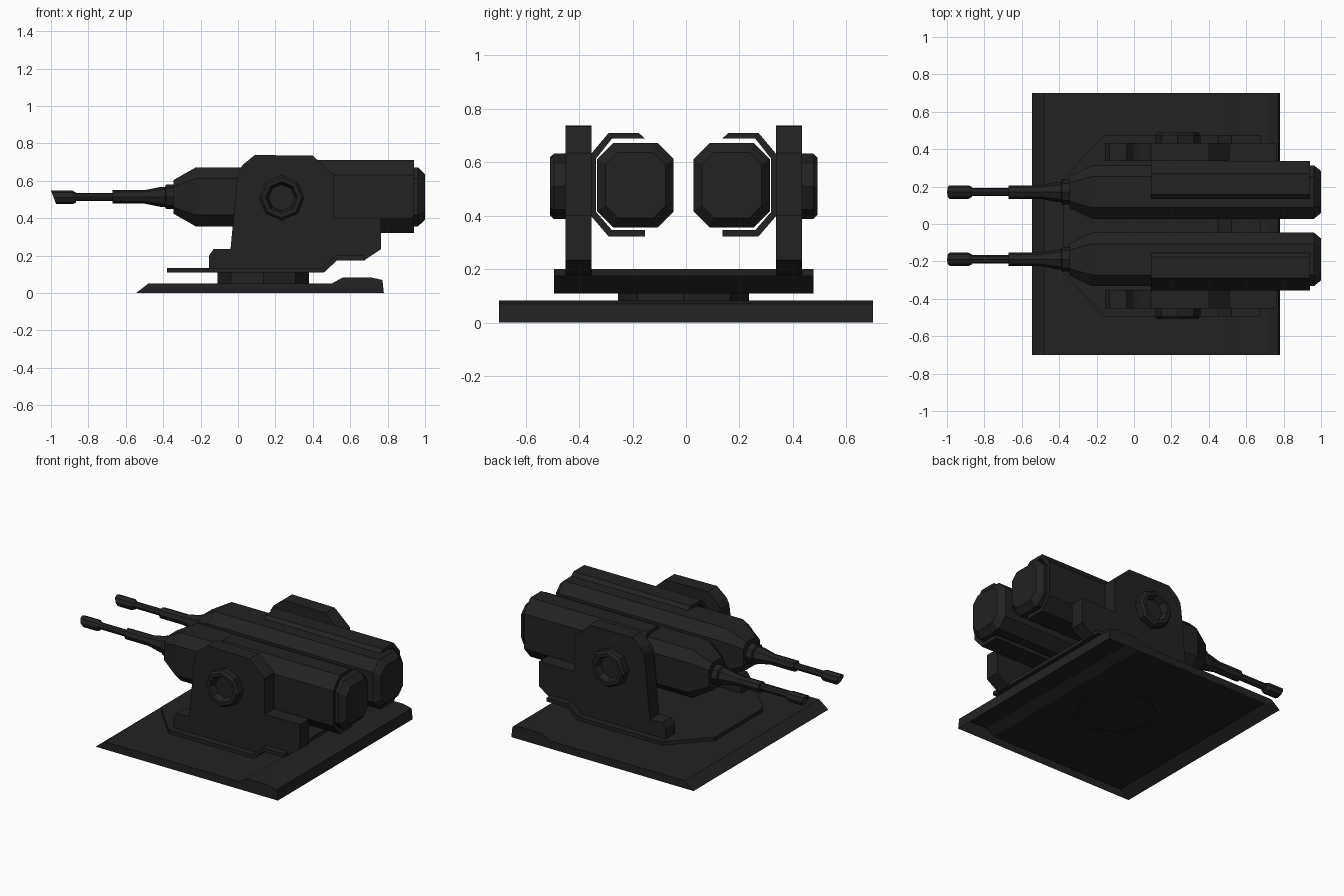
import bpy, bmesh
from math import sin, cos, pi

if "Cube" in bpy.data.objects:
    bpy.data.objects.remove(bpy.data.objects["Cube"])

C = -0.009          # centre line of the turret in y
GZ = 0.514          # gun axis height
GY = 0.18           # gun distance from the centre line

mat = bpy.data.materials.new("dark_metal")
mat.diffuse_color = (0.016, 0.016, 0.016, 1)
mat.use_nodes = True
mat.node_tree.nodes["Principled BSDF"].inputs["Base Color"].default_value = mat.diffuse_color


def finish(name, bm):
    bmesh.ops.recalc_face_normals(bm, faces=bm.faces)
    me = bpy.data.meshes.new(name)
    bm.to_mesh(me)
    bm.free()
    me.materials.append(mat)
    ob = bpy.data.objects.new(name, me)
    bpy.context.collection.objects.link(ob)
    return ob


def loft(name, rings, start=True, end=True):
    """Join a list of equal-sized point rings with quads and cap the ends."""
    bm = bmesh.new()
    vs = [[bm.verts.new(p) for p in r] for r in rings]
    n = len(vs[0])
    for a, b in zip(vs, vs[1:]):
        for i in range(n):
            j = (i + 1) % n
            bm.faces.new((a[i], a[j], b[j], b[i]))
    if start:
        bm.faces.new(vs[0])
    if end:
        bm.faces.new(vs[-1])
    return finish(name, bm)


def side_prism(name, pts, y0, y1):
    """Extrude an x-z profile along y."""
    return loft(name, [[(x, y, z) for x, z in pts] for y in (y0, y1)])


def octagon(r):
    return [(r * cos(i * pi / 4), r * sin(i * pi / 4)) for i in range(8)]


def chamfered(w, h, c):
    return [(w, h - c), (w - c, h), (c - w, h), (-w, h - c),
            (-w, c - h), (c - w, -h), (w - c, -h), (w, c - h)]


# base plate, an open-bottomed shell
base = side_prism("base_plate", [(-.545, 0), (-.48, .05), (.5, .05), (.56, .083),
                                 (.71, .083), (.772, .07), (.78, 0)], -.7, .7)
bm = bmesh.new()
bm.from_mesh(base.data)
bottom = [f for f in bm.faces if all(v.co.z < .001 for v in f.verts)]
bmesh.ops.delete(bm, geom=bottom, context='FACES')
bm.to_mesh(base.data)
bm.free()

# turntable
loft("turntable", [[(.135 + a, C + b, z) for a, b in octagon(.245)] for z in (.045, .115)])

# stepped platform with clipped front corners: (x, half width, bottom z)
rows = [(-.38, .25, .11), (-.16, .485, .11), (.46, .485, .11), (.53, .485, .175), (.68, .485, .175)]
loft("platform", [[(x, C - w, z), (x, C + w, z),
                   (x - (.01 if i == 2 else .008 if i == 3 else 0), C + w, z + .025),
                   (x - (.01 if i == 2 else .008 if i == 3 else 0), C - w, z + .025)]
                  for i, (x, w, z) in enumerate(rows)])

arm = [(-.155, .125), (-.155, .2), (-.13, .235), (-.04, .235), (-.005, .6), (.003, .65),
       (.024, .684), (.09, .738), (.4, .734), (.51, .635), (.51, .4), (.765, .4),
       (.765, .235), (.68, .178), (.525, .178), (.46, .125)]
shell = [(.145, .175), (.168, .196), (.28, .196), (.347, .116), (.347, -.114), (.28, -.192),
         (.145, -.192), (.145, -.168), (.268, -.168), (.327, -.1), (.327, .1), (.268, .174)]

for s, side in ((-1, "front"), (1, "back")):
    Y = lambda y: C + s * y

    # support arm
    side_prism("support_arm_" + side, arm, Y(.345), Y(.442))

    # pivot ring with recessed centre
    loft("pivot_" + side, [[(.233 + a, Y(y), .51 + b) for a, b in octagon(r)]
                           for r, y in ((.122, .43), (.122, .485), (.108, .5),
                                        (.085, .5), (.07, .46))])

    # outer armour shell
    loft("gun_shell_" + side, [[(x, Y(y), GZ + z) for y, z in shell] for x in (.09, .942)])

    # gun body: (x, half width, half height, chamfer)
    body = [(-.345, .085, .09, .035), (-.225, .143, .158, .06),
            (.962, .143, .158, .06), (1.0, .112, .122, .045)]
    loft("gun_body_" + side, [[(x, Y(GY + a), GZ + b) for a, b in chamfered(w, h, c)]
                              for x, w, h, c in body])

    # barrel: (x, radius)
    barrel = [(-.33, .066), (-.385, .066), (-.39, .054), (-.41, .054), (-.5, .036),
              (-.67, .036), (-.67, .022), (-.9, .022)]
    loft("barrel_" + side, [[(x, Y(GY) + a, GZ + b) for a, b in octagon(r)] for x, r in barrel])

    # muzzle with slanted mouth: (x, radius, slant)
    muzzle = [(-.865, .026, 0), (-.885, .036, 0), (-.986, .036, -.38), (-.986, .024, -.38), (-.95, .02, 0)]
    loft("muzzle_" + side, [[(x + k * b, Y(GY) + a, GZ - .003 + b) for a, b in octagon(r)]
                            for x, r, k in muzzle])
